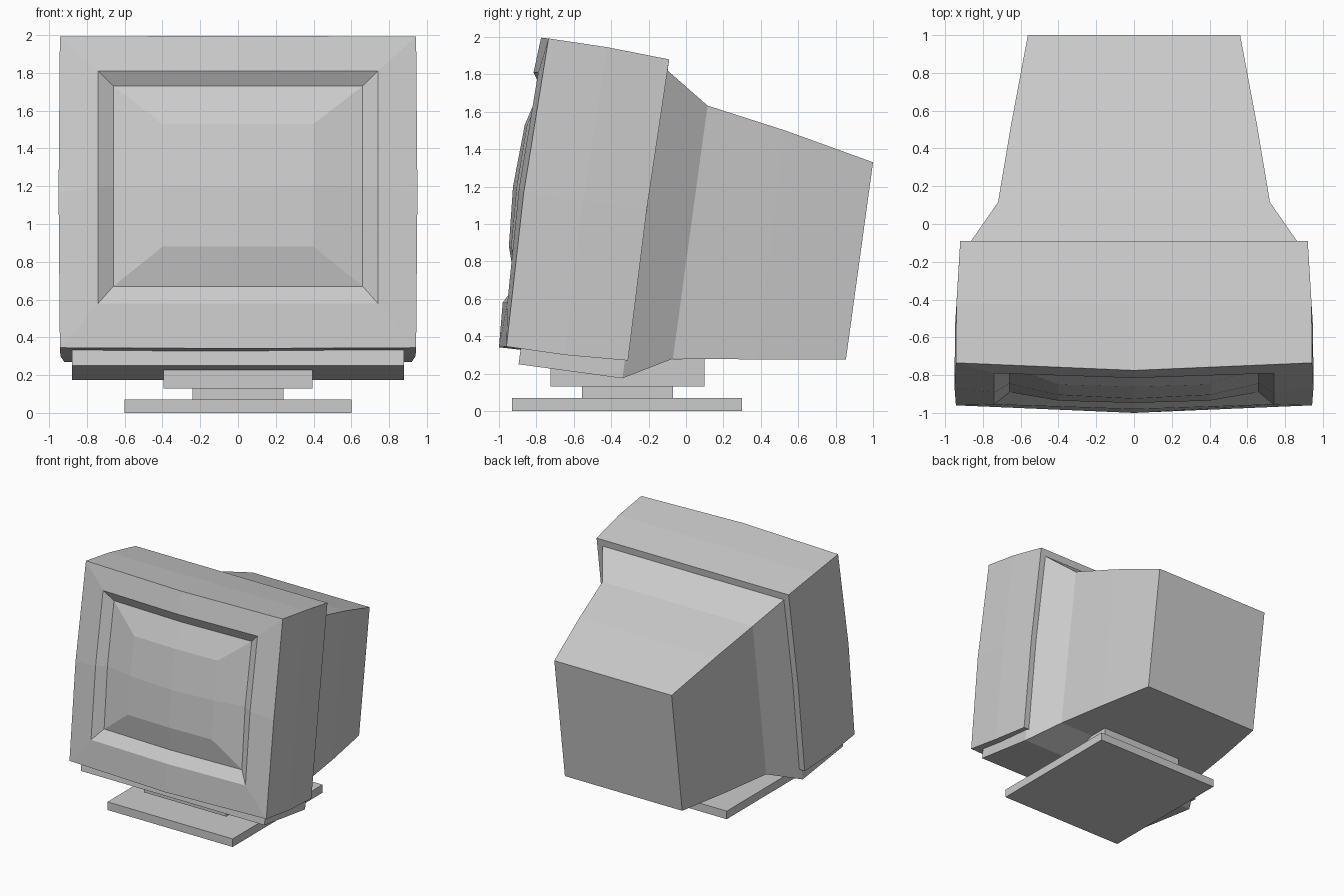
import bpy, bmesh

if "Cube" in bpy.data.objects:
    bpy.data.objects.remove(bpy.data.objects["Cube"])


def skin(name, rings, cap_start=True, tip=None):
    """Join a list of equally sized rings into a flat-faced shell."""
    bm = bmesh.new()
    vr = [[bm.verts.new(p) for p in ring] for ring in rings]
    n = len(vr[0])
    for a, b in zip(vr, vr[1:]):
        for i in range(n):
            j = (i + 1) % n
            bm.faces.new((a[i], a[j], b[j], b[i]))
    if cap_start:
        bm.faces.new(vr[0])
    if tip:
        # screen centre: four quads around one middle point
        c, last = bm.verts.new(tip), vr[-1]
        for i in range(0, n, 2):
            bm.faces.new((last[i - 1], last[i], last[i + 1], c))
    else:
        bm.faces.new(vr[-1])
    bmesh.ops.recalc_face_normals(bm, faces=bm.faces[:])
    me = bpy.data.meshes.new(name)
    bm.to_mesh(me)
    bm.free()
    ob = bpy.data.objects.new(name, me)
    bpy.context.collection.objects.link(ob)
    return ob


def bowed_ring(w, low, high, bow_y, mid_y, bow_x=0.0, bow_z=0.0):
    """Eight-point tilted rectangle; edge midpoints bow outwards."""
    (y0, z0), (y1, z1) = low, high
    ym, zm = (y0 + y1) / 2 - mid_y, (z0 + z1) / 2
    return [(-w, y0, z0), (0, y0 - bow_y, z0 - bow_z), (w, y0, z0),
            (w + bow_x, ym, zm),
            (w, y1, z1), (0, y1 - bow_y, z1 + bow_z), (-w, y1, z1),
            (-w - bow_x, ym, zm)]


def rect_ring(w, low, high):
    (y0, z0), (y1, z1) = low, high
    return [(-w, y0, z0), (w, y0, z0), (w, y1, z1), (-w, y1, z1)]


def box(name, w, y0, y1, z0, z1):
    return skin(name, [rect_ring(w, (y0, z0), (y0, z1)),
                       rect_ring(w, (y1, z0), (y1, z1))])


# Bezel and bulging screen, from the back edge round to the screen centre
skin("bezel_and_screen", [
    bowed_ring(0.92, (-0.31, 0.27), (-0.09, 1.88), 0, 0.01, 0.005),
    bowed_ring(0.94, (-0.65, 0.30), (-0.42, 1.945), 0, 0.015, 0.008),
    bowed_ring(0.943, (-0.96, 0.345), (-0.735, 1.992), 0.04, 0.02, 0.007, 0.004),
    bowed_ring(0.74, (-0.955, 0.58), (-0.79, 1.81), 0.025, 0.02),
    bowed_ring(0.66, (-0.89, 0.67), (-0.755, 1.73), 0.022, 0.022),
    bowed_ring(0.40, (-0.935, 0.88), (-0.85, 1.53), 0.012, 0.012),
], tip=(0, -0.925, 1.2))

# Tube housing behind the bezel
skin("rear_housing", [
    rect_ring(0.88, (-0.895, 0.25), (-0.68, 1.85)),
    rect_ring(0.88, (-0.34, 0.175), (-0.115, 1.835)),
    rect_ring(0.72, (-0.07, 0.28), (0.115, 1.633)),
    rect_ring(0.65, (0.38, 0.276), (0.53, 1.50)),
    rect_ring(0.562, (0.855, 0.275), (1.0, 1.33)),
])

# Stand
box("swivel_block", 0.395, -0.725, 0.10, 0.13, 0.277)
box("stand_neck", 0.24, -0.555, -0.07, 0.06, 0.14)
box("stand_foot", 0.60, -0.93, 0.30, 0.0, 0.07)
